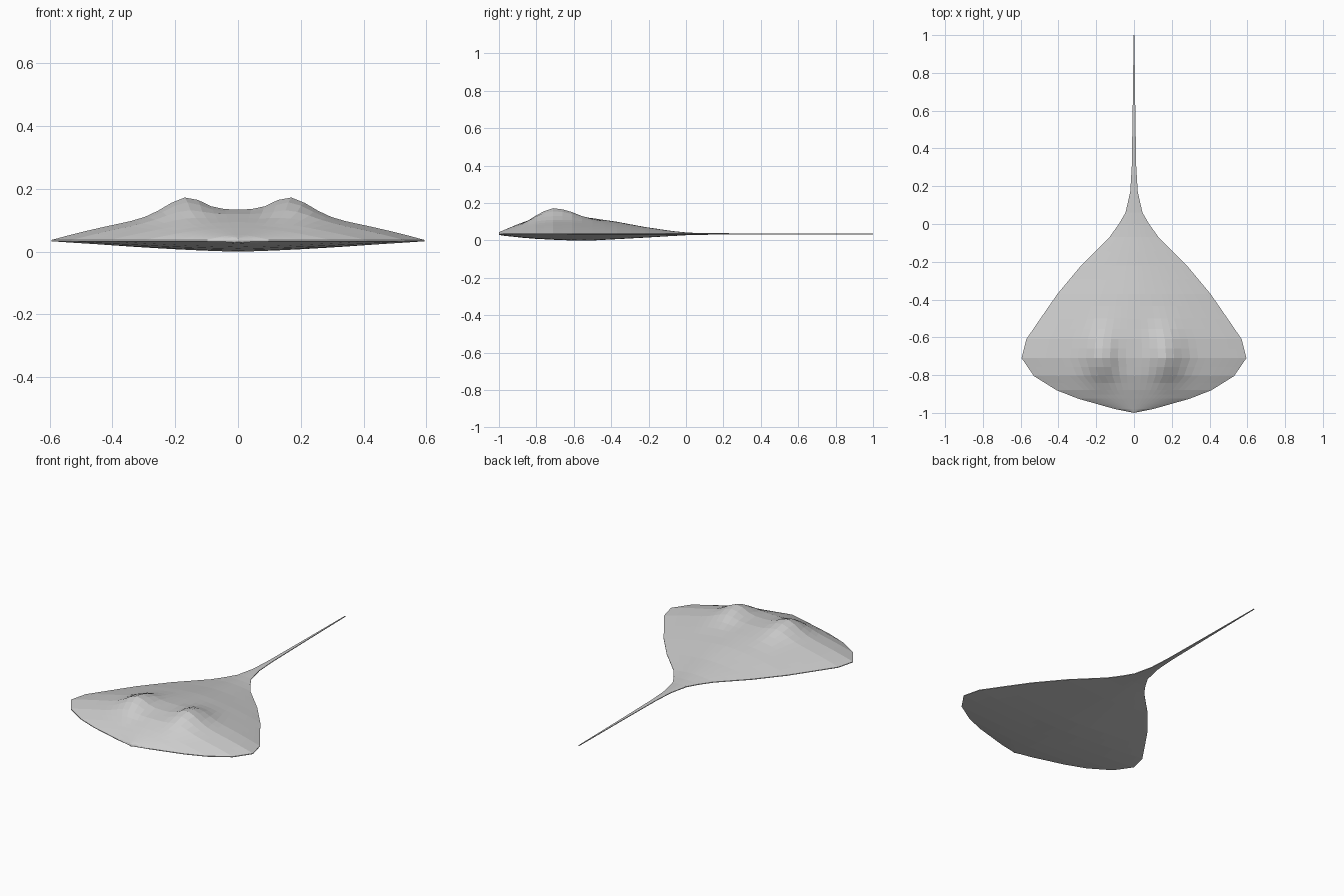
import bpy, bmesh, math

cube = bpy.data.objects.get("Cube")
if cube:
    bpy.data.objects.remove(cube, do_unlink=True)

grey = bpy.data.materials.new("light grey skin")
grey.use_nodes = True
grey.diffuse_color = (0.6, 0.6, 0.6, 1)
grey.node_tree.nodes["Principled BSDF"].inputs["Base Color"].default_value = grey.diffuse_color

RIM = 0.035
EYE_X, EYE_Y = 0.165, -0.71

# Stations along the body: y, half width, top and bottom height on the midline
BODY = [(-1.0, 0.0, 0.044, 0.03), (-0.98, 0.1, 0.053, 0.026), (-0.925, 0.295, 0.076, 0.02),
        (-0.88, 0.41, 0.094, 0.015), (-0.805, 0.53, 0.12, 0.009), (-0.71, 0.595, 0.134, 0.004),
        (-0.61, 0.57, 0.133, 0.0), (-0.5, 0.495, 0.119, 0.0), (-0.37, 0.405, 0.1, 0.007),
        (-0.22, 0.28, 0.072, 0.015), (-0.07, 0.13, 0.05, 0.024), (0.0, 0.08, 0.043, 0.028),
        (0.06, 0.045, 0.04, 0.03)]
TAIL = [BODY[-1], (0.17, 0.02, 0.039, 0.031), (0.3, 0.012, 0.038, 0.031),
        (0.6, 0.007, 0.037, 0.032), (1.0, 0.002, 0.036, 0.033)]


def refine(stations, steps):
    """Insert evenly spaced stations between the given ones."""
    out = [stations[0]]
    for a, b in zip(stations, stations[1:]):
        out += [tuple(p + (q - p) * k / steps for p, q in zip(a, b)) for k in range(1, steps + 1)]
    return out


def eye_bump(x, y):
    """Raised eye mound, steep in front and trailing off behind."""
    dx = abs(x) - EYE_X
    dy = y - EYE_Y
    sx = 0.05 if dx < 0 else 0.065
    sy = 0.075 if dy < 0 else 0.1
    return 0.05 * math.exp(-(dx / sx) ** 2 / 2 - (dy / sy) ** 2 / 2)


def loft(name, stations, cols, eyes=False):
    """Skin closed lens-shaped sections one after another."""
    bm = bmesh.new()
    rings = []
    for y, w, top, bottom in stations:
        upper, lower = [], []
        for i in range(cols + 1):
            t = 2 * i / cols - 1
            x = w * t
            bump = eye_bump(x, y) * (1 - t ** 8) if eyes else 0
            z_top = RIM + 0.002 + (top - RIM - 0.002) * (1 - abs(t) ** 1.7) + bump
            z_low = RIM - 0.002 - (RIM - 0.002 - bottom) * (1 - abs(t) ** 1.4)
            upper.append(bm.verts.new((x, y, z_top)))
            lower.append(bm.verts.new((x, y, z_low)))
        rings.append(upper + lower[::-1])
    for a, b in zip(rings, rings[1:]):
        for i in range(len(a)):
            j = (i + 1) % len(a)
            bm.faces.new((a[i], a[j], b[j], b[i]))
    bm.faces.new(rings[-1])
    bmesh.ops.remove_doubles(bm, verts=bm.verts, dist=0.0008)
    bmesh.ops.recalc_face_normals(bm, faces=bm.faces)
    mesh = bpy.data.meshes.new(name)
    bm.to_mesh(mesh)
    bm.free()
    mesh.materials.append(grey)
    obj = bpy.data.objects.new(name, mesh)
    bpy.context.collection.objects.link(obj)
    return obj


# Flat disc with eye mounds, and the whip tail
loft("body_disc", refine(BODY, 2), 28, eyes=True)
loft("whip_tail", TAIL, 4)
